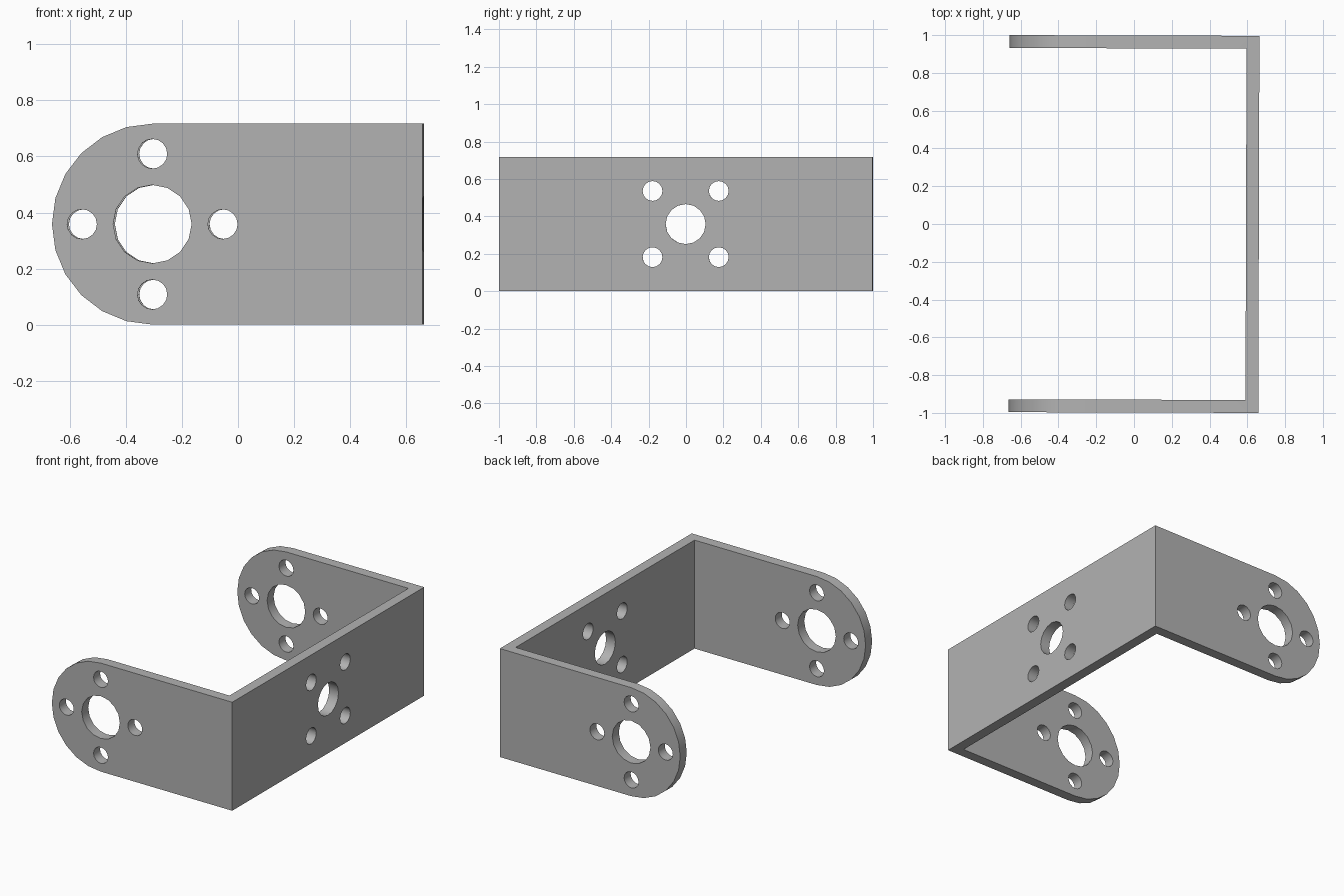
import bpy, bmesh, math
from mathutils import Matrix, Vector

cube = bpy.data.objects.get("Cube")
if cube:
    bpy.data.objects.remove(cube, do_unlink=True)

HEIGHT, WALL = 0.717, 0.068
HALF_X, HALF_Y = 0.661, 0.998
R = HEIGHT / 2
EYE_X = R - HALF_X          # centre of the rounded arm ends

grey = bpy.data.materials.new("bracket_grey")
grey.use_nodes = True
colour = (0.45, 0.45, 0.45, 1)
grey.diffuse_color = colour
grey.node_tree.nodes["Principled BSDF"].inputs["Base Color"].default_value = colour


def finish(bm, name):
    bmesh.ops.recalc_face_normals(bm, faces=bm.faces)
    mesh = bpy.data.meshes.new(name)
    bm.to_mesh(mesh)
    bm.free()
    mesh.materials.append(grey)
    obj = bpy.data.objects.new(name, mesh)
    bpy.context.collection.objects.link(obj)
    return obj


def add_pin(bm, centre, radius, depth, axis):
    turn = Matrix.Rotation(math.pi / 2, 4, 'X' if axis == 'Y' else 'Y')
    bmesh.ops.create_cone(bm, cap_ends=True, segments=16, radius1=radius,
                          radius2=radius, depth=depth,
                          matrix=Matrix.Translation(centre) @ turn)


# Block with a half-round end, extruded front to back
bm = bmesh.new()
outline = [(HALF_X, 0), (HALF_X, HEIGHT)]
for i in range(13):
    a = math.pi / 2 + math.pi * i / 12
    outline.append((EYE_X + R * math.cos(a), R + R * math.sin(a)))
face = bm.faces.new([bm.verts.new((x, -HALF_Y, z)) for x, z in outline])
new = bmesh.ops.extrude_face_region(bm, geom=[face])["geom"]
bmesh.ops.translate(bm, vec=(0, 2 * HALF_Y, 0),
                    verts=[v for v in new if isinstance(v, bmesh.types.BMVert)])
bracket = finish(bm, "u_bracket")

# Inner space between the arms
bm = bmesh.new()
bmesh.ops.create_cube(bm, size=1, matrix=Matrix.Translation((HALF_X - WALL - 1, 0, R))
                      @ Matrix.Diagonal((2, 2 * (HALF_Y - WALL), 2, 1)))
cutters = [finish(bm, "inner_space_cutter")]

# Arm holes: a large bore with four holes in a cross
bm = bmesh.new()
eye = Vector((EYE_X, 0, R))
add_pin(bm, eye, 0.14, 3, 'Y')
for dx, dz in ((1, 0), (-1, 0), (0, 1), (0, -1)):
    add_pin(bm, eye + Vector((dx, 0, dz)) * 0.251, 0.053, 3, 'Y')
cutters.append(finish(bm, "arm_hole_cutter"))

# Base holes: a bore with four holes in a square
bm = bmesh.new()
middle = Vector((HALF_X - WALL / 2, 0, R))
add_pin(bm, middle, 0.107, 0.3, 'X')
for dy in (-1, 1):
    for dz in (-1, 1):
        add_pin(bm, middle + Vector((0, dy, dz)) * 0.177, 0.053, 0.3, 'X')
cutters.append(finish(bm, "base_hole_cutter"))

# Cut everything, then drop the cutters
bpy.context.view_layer.objects.active = bracket
bracket.select_set(True)
for cutter in cutters:
    cutter.hide_render = True
    mod = bracket.modifiers.new(cutter.name, 'BOOLEAN')
    mod.operation, mod.solver, mod.object = 'DIFFERENCE', 'EXACT', cutter
    bpy.ops.object.modifier_apply(modifier=mod.name)
    bpy.data.objects.remove(cutter, do_unlink=True)

bpy.ops.object.shade_smooth_by_angle(angle=math.radians(30))
bracket.rotation_euler.z = -0.003
